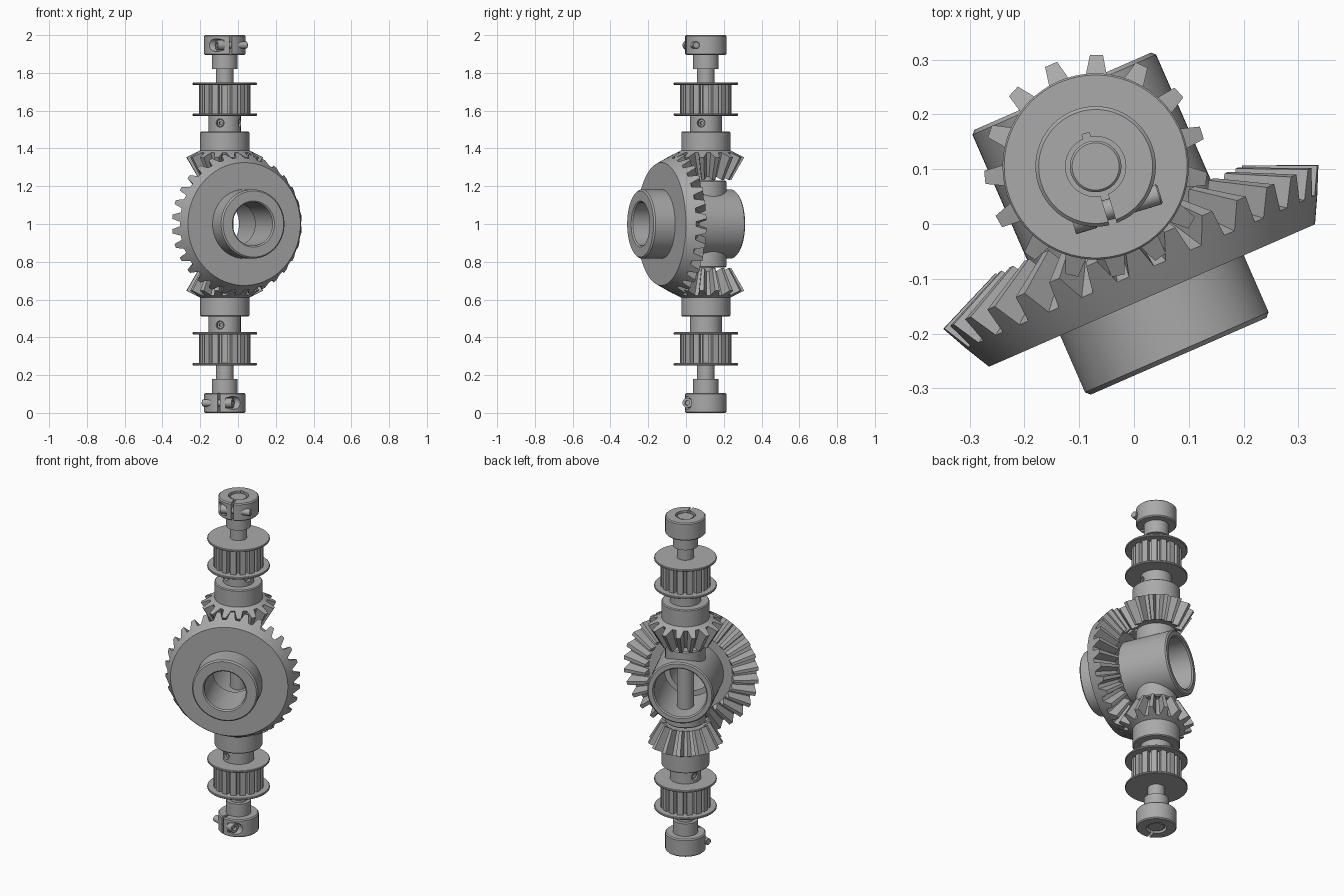
import bpy, bmesh, math
from mathutils import Matrix, Vector

cube = bpy.data.objects.get("Cube")
if cube:
    bpy.data.objects.remove(cube)

steel = bpy.data.materials.new("grey steel")
steel.use_nodes = True
GREY = (0.4, 0.4, 0.4, 1)
steel.diffuse_color = GREY
steel.node_tree.nodes["Principled BSDF"].inputs["Base Color"].default_value = GREY

TILT = math.radians(23.6)
CENTER = Vector((-0.07, 0.105, 1))
OUT = Vector((math.sin(TILT), -math.cos(TILT), 0))   # axis of the big gear


def frame(origin, z_axis, x_axis):
    """Matrix whose local z and x follow the given directions."""
    z, x = Vector(z_axis).normalized(), Vector(x_axis).normalized()
    y = z.cross(x)
    m = Matrix((x, y, z)).transposed().to_4x4()
    m.translation = origin
    return m


def finish(name, bm, matrix):
    bmesh.ops.remove_doubles(bm, verts=bm.verts, dist=1e-5)
    bmesh.ops.recalc_face_normals(bm, faces=bm.faces)
    bm.transform(matrix)
    mesh = bpy.data.meshes.new(name)
    bm.to_mesh(mesh)
    bm.free()
    mesh.materials.append(steel)
    obj = bpy.data.objects.new(name, mesh)
    bpy.context.collection.objects.link(obj)
    return obj


def loft(name, rings, angles, matrix, wrap):
    """Skin rings around local z; every ring holds one (radius, height) per angle."""
    bm = bmesh.new()
    grid = [[bm.verts.new((r * math.cos(a), r * math.sin(a), z))
             for a, (r, z) in zip(angles, ring)] for ring in rings]
    n = len(angles)
    for i in range(len(grid) if wrap else len(grid) - 1):
        lo, hi = grid[i], grid[(i + 1) % len(grid)]
        for j in range(n):
            k = (j + 1) % n
            bm.faces.new((lo[j], lo[k], hi[k], hi[j]))
    return finish(name, bm, matrix)


def lathe(name, profile, matrix, sides=64):
    angles = [math.tau * i / sides for i in range(sides)]
    return loft(name, [[p] * sides for p in profile], angles, matrix, profile[0][0] > 0)


def rod(name, r, z0, z1, matrix, c=0.0, sides=48):
    """Solid cylinder with chamfered ends."""
    return lathe(name, [(0, z0), (r - c, z0), (r, z0 + c), (r, z1 - c), (r - c, z1), (0, z1)],
                 matrix, sides)


def box(name, size, offset, matrix):
    bm = bmesh.new()
    bmesh.ops.create_cube(bm, size=1)
    bm.transform(Matrix.Translation(offset) @ Matrix.Diagonal((*size, 1)))
    return finish(name, bm, matrix)


def cut(obj, *cutters):
    for cutter in cutters:
        cutter.hide_render = True
        mod = obj.modifiers.new("cut", 'BOOLEAN')
        mod.operation, mod.object = 'DIFFERENCE', cutter
    graph = bpy.context.evaluated_depsgraph_get()
    mesh = bpy.data.meshes.new_from_object(obj.evaluated_get(graph))
    obj.modifiers.clear()
    obj.data = mesh
    for cutter in cutters:
        bpy.data.objects.remove(cutter)


def bevel_gear(name, teeth, pitch, back, bore, matrix, phase, module=0.0243, inner=0.66):
    """Straight bevel gear whose cone apex is the local origin."""
    p = Vector(pitch)
    normal = Vector((p.y, -p.x)).normalized()
    tip, root = p + module * normal, p - 1.25 * module * normal
    step = math.tau / teeth
    angles = [phase + step * (t + f) for t in range(teeth) for f in (-0.34, -0.14, 0.14, 0.34)]
    tooth = [root, tip, tip, root] * teeth
    n = len(angles)
    rings = [[(bore, root.y * inner)] * n,
             [root * inner] * n,
             [v * inner for v in tooth],
             tooth,
             [root] * n]
    rings += [[q] * n for q in back]
    return loft(name, rings, angles, matrix, True)


# Large bevel gear with bored hub
big = frame(CENTER, OUT, (0, 0, 1))
bevel_gear("large_bevel_gear", 30, (0.364, 0.182),
           [(0.325, 0.257), (0.183, 0.257), (0.183, 0.37), (0.175, 0.378),
            (0.122, 0.378), (0.115, 0.371)], 0.115, big, 0)

# Cross housing: horizontal tube with vertical sleeve
lathe("housing_tube", [(0.145, -0.143), (0.152, -0.15), (0.176, -0.15), (0.183, -0.143),
                       (0.183, 0.14), (0.145, 0.14)], big)
sleeve = rod("housing_sleeve", 0.11, -0.23, 0.23, Matrix.Translation(CENTER), 0.006)
cut(sleeve, rod("tube_bore", 0.15, -0.3, 0.3, big))

# Vertical shaft
rod("shaft", 0.047, -0.994, 0.994, Matrix.Translation(CENTER), 0.004)


def arm(side, flip, screw_dirs):
    """Gear, pulley and clamp on one end of the shaft."""
    m = Matrix.Translation(CENTER) @ flip
    d = flip.inverted().to_3x3() @ OUT
    mesh_phase = math.atan2(d.y, d.x) + math.pi / 15

    # Pinion with hub
    bevel_gear(side + "_pinion", 15, (0.182, 0.364),
               [(0.13, 0.39), (0.13, 0.485), (0.125, 0.49), (0.045, 0.49)], 0.045, m, mesh_phase)

    # Pulley boss with two set screws
    boss = rod(side + "_pulley_boss", 0.085, 0.48, 0.58, m)
    holes = []
    for i, (x, y) in enumerate(screw_dirs):
        f = m @ frame((0, 0, 0.535), (x, y, 0), (0, 0, 1))
        holes.append(rod("screw_hole", 0.022, 0.055, 0.12, f, 0, 24))
        lathe(f"{side}_set_screw_{i + 1}",
              [(0, 0.06), (0.009, 0.06), (0.009, 0.075), (0.018, 0.075), (0.018, 0.05), (0, 0.05)],
              f, 24)
    cut(boss, *holes)

    # Toothed belt pulley between two flanges
    teeth, step = 16, math.tau / 16
    angles = [step * (t + f) for t in range(teeth) for f in (-0.3, 0, 0.3, 0.38, 0.62)]
    band = [0.136, 0.136, 0.136, 0.112, 0.112] * teeth
    loft(side + "_pulley_teeth",
         [[(0.045, z)] * len(angles) if end else [(r, z) for r in band]
          for z, end in ((0.58, 1), (0.58, 0), (0.74, 0), (0.74, 1))], angles, m, True)
    for label, z in (("inner", 0.573), ("outer", 0.737)):
        rod(f"{side}_{label}_flange", 0.17, z, z + 0.013, m, 0.003, 72)

    # Clamp collar: neck, split ring, recess and clamping screw
    lathe(side + "_clamp_neck", [(0.045, 0.82), (0.068, 0.82), (0.068, 0.9), (0.045, 0.9)], m)
    collar = lathe(side + "_clamp_collar",
                   [(0.055, 0.895), (0.104, 0.895), (0.11, 0.901), (0.11, 0.994), (0.104, 1),
                    (0.055, 1)], m)
    s, p = Vector((0.29, -0.957, 0)), Vector((0.957, 0.29, 0))
    slot = m @ frame((0, 0, 0.95), (0, 0, 1), s)
    f = m @ frame(s * 0.082 + Vector((0, 0, 0.947)), p, s)
    cut(collar, box("slot", (0.2, 0.014, 0.2), (0.037, 0, 0), slot),
        rod("recess", 0.034, -0.14, -0.035, f, 0, 24))
    rod(side + "_clamp_screw", 0.019, -0.04, 0.098, f, 0.003, 24)
    lathe(side + "_clamp_screw_head",
          [(0, -0.055), (0.013, -0.055), (0.013, -0.07), (0.026, -0.07), (0.026, -0.03), (0, -0.03)],
          f, 24)


arm("upper", Matrix(), ((-0.3, -0.95), (0.95, -0.3)))
arm("lower", Matrix.Rotation(math.pi, 4, 'Y'), ((0.3, -0.95), (0.95, 0.3)))

# Smooth round faces, keep edges crisp
bpy.ops.object.select_all(action='DESELECT')
for obj in bpy.context.collection.objects:
    if obj.type == 'MESH' and obj.data.materials and obj.data.materials[0] == steel:
        obj.select_set(True)
        bpy.context.view_layer.objects.active = obj
bpy.ops.object.shade_smooth_by_angle(angle=math.radians(30))
